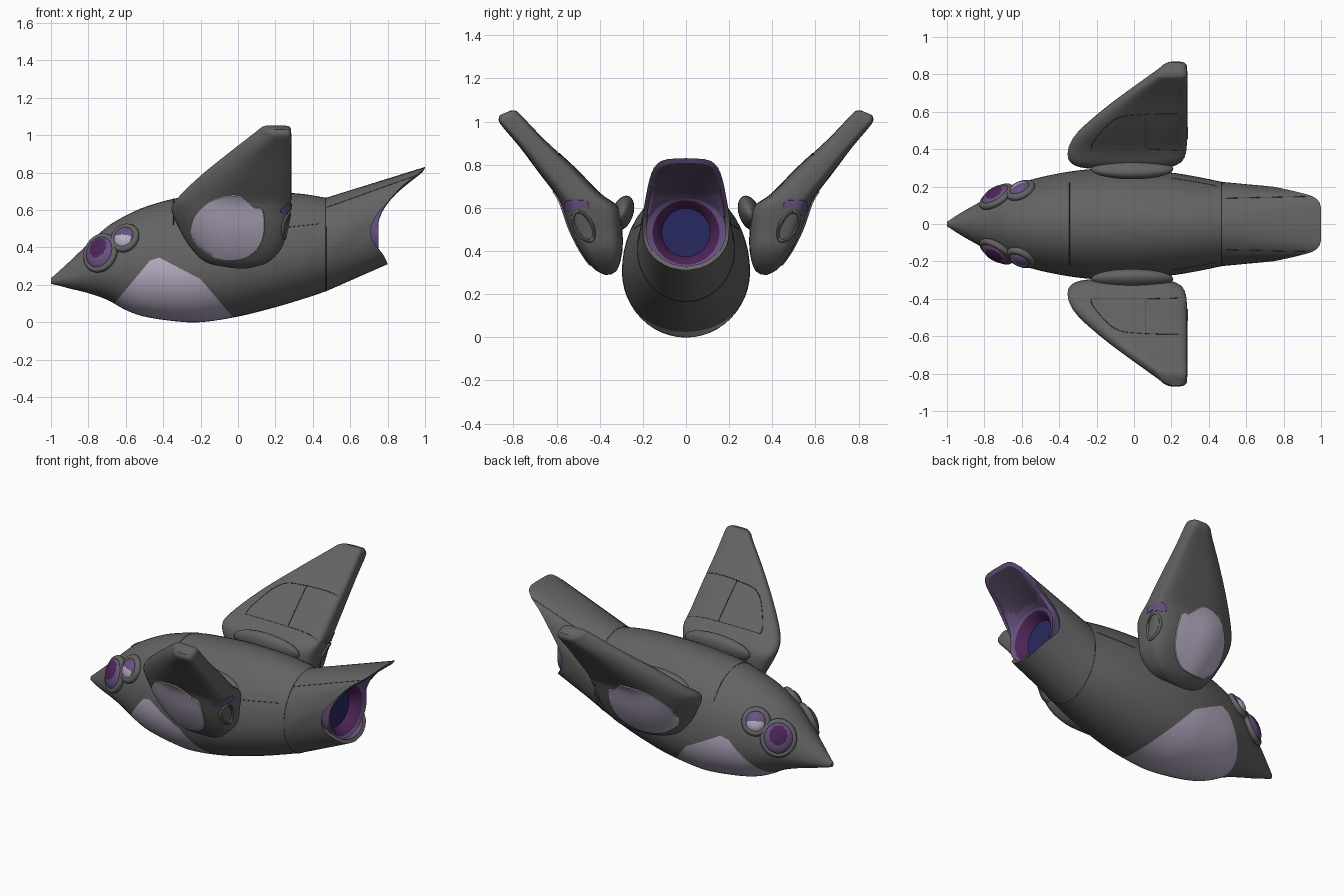
import bpy, bmesh, math
from mathutils import Vector, Matrix
from mathutils.bvhtree import BVHTree

if "Cube" in bpy.data.objects:
    bpy.data.objects.remove(bpy.data.objects["Cube"])


def material(name, col):
    m = bpy.data.materials.new(name)
    m.diffuse_color = (*col, 1)
    m.use_nodes = True
    m.node_tree.nodes["Principled BSDF"].inputs["Base Color"].default_value = m.diffuse_color
    return m


GREY = material("hull grey", (0.125, 0.125, 0.125))
LINE = material("seam dark grey", (0.05, 0.05, 0.05))
LILAC = material("pale lilac", (0.50, 0.44, 0.58))
PURPLE = material("mid purple", (0.14, 0.085, 0.22))
FIN = material("fin underside purple", (0.085, 0.06, 0.115))
MAGENTA = material("dark magenta", (0.075, 0.018, 0.095))
BLUE = material("engine blue", (0.022, 0.022, 0.12))


def spline(pts, t):
    """Point on a smooth curve through pts, t in 0..1."""
    n = len(pts) - 1
    u = min(max(t, 0), 1) * n
    i = min(int(u), n - 1)
    f = u - i
    a, b, c, d = [Vector(pts[min(max(k, 0), n)]) for k in (i - 1, i, i + 1, i + 2)]
    return b + 0.5 * f * ((c - a) + f * ((2 * a - 5 * b + 4 * c - d) + f * (3 * (b - c) + d - a)))


def loft(rings, wrap=False, cap0=False, cap1=False):
    k, n = len(rings[0]), len(rings)
    verts = [Vector(p) for r in rings for p in r]
    faces = []
    for i in range(n if wrap else n - 1):
        a, b = i * k, (i + 1) % n * k
        faces += [(a + j, a + (j + 1) % k, b + (j + 1) % k, b + j) for j in range(k)]
    if cap0:
        faces.append(tuple(range(k))[::-1])
    if cap1:
        faces.append(tuple(range((n - 1) * k, n * k)))
    return verts, faces


def build(name, data, mats, rule=None, mirror=False, angle=45, planes=()):
    """Mesh object; rule(face centre) gives the material index."""
    me = bpy.data.meshes.new(name)
    me.from_pydata(data[0], [], data[1])
    bm = bmesh.new()
    bm.from_mesh(me)
    for co, no in planes:
        bmesh.ops.bisect_plane(bm, geom=bm.verts[:] + bm.edges[:] + bm.faces[:],
                               plane_co=co, plane_no=no)
    bmesh.ops.recalc_face_normals(bm, faces=bm.faces)
    if rule:
        for f in bm.faces:
            f.material_index = rule(f.calc_center_median())
    bm.to_mesh(me)
    bm.free()
    for m in mats:
        me.materials.append(m)
    me.shade_smooth()
    me.set_sharp_from_angle(angle=math.radians(angle))
    return link(name, me, mirror)


def link(name, data, mirror):
    ob = bpy.data.objects.new(name, data)
    bpy.context.collection.objects.link(ob)
    if mirror:
        ob.modifiers.new("Mirror", 'MIRROR').use_axis = (False, True, False)
    return ob


def seam(name, pts, mirror=True, cyclic=False):
    cu = bpy.data.curves.new(name, 'CURVE')
    cu.dimensions = '3D'
    cu.bevel_depth = 0.002
    cu.bevel_resolution = 0
    sp = cu.splines.new('POLY')
    sp.points.add(len(pts) - 1)
    for p, q in zip(sp.points, pts):
        p.co = (*q, 1)
    sp.use_cyclic_u = cyclic
    cu.materials.append(LINE)
    link(name, cu, mirror)


def cast(tree, axis, u, v):
    o = Vector((u, 3, v)) if axis == 1 else Vector((3, u, v)) if axis == 0 else Vector((u, v, 3))
    d = Vector((0, 0, 0))
    d[axis] = -1
    hit, no, *_ = tree.ray_cast(o, d)
    if no[axis] < 0:
        no = -no
    return hit, no


def patch(name, outline, tree, axis, mat):
    """Thin plate that hugs a surface inside an outline."""
    loop = [spline(outline + outline[:1], i / 56) for i in range(56)]
    mid = sum(loop, Vector((0, 0))) / 56
    rings = []
    for s in (1, 0.97, 0.85, 0.7, 0.5, 0.3, 0.1):
        ring = []
        for p in loop:
            hit, no = cast(tree, axis, *(mid + (p - mid) * s))
            ring.append(hit + no * (-0.003 if s == 1 else 0.005))
        rings.append(ring)
    build(name, loft(rings, cap1=True), [mat], mirror=True)


# Body: stations of x, top, bottom, half width, height of the widest point
N = 48
stations = [(-1, .235, .205, .012, .22), (-.96, .27, .196, .038, .226), (-.9, .325, .18, .075, .24),
            (-.8, .42, .155, .13, .27), (-.7, .51, .12, .18, .29), (-.6, .57, .065, .22, .30),
            (-.5, .615, .03, .25, .30), (-.345, .66, .006, .28, .30), (-.2, .68, 0, .295, .30),
            (0, .695, .03, .295, .31), (.2, .695, .08, .275, .34), (.35, .685, .125, .25, .37),
            (.47, .665, .165, .225, .41)]


def body_ring(st):
    x, top, bot, hw, zc = st
    ring = []
    for j in range(N):
        a = -math.pi / 2 + 2 * math.pi * j / N
        s = math.sin(a)
        ring.append(Vector((x, hw * math.cos(a), zc + s * ((top - zc) if s > 0 else (zc - bot)))))
    return ring


body = loft([body_ring(spline(stations, i / 60)) for i in range(61)], cap0=True)
edge = [(-.665, .095), (-.47, .33), (-.42, .345), (-.2, .23), (-.03, .03)]
planes = [(Vector((a[0], 0, a[1])), Vector((a[1] - b[1], 0, b[0] - a[0])))
          for a, b in zip(edge, edge[1:])]
build("body", body, [GREY, LILAC], planes=planes,
      rule=lambda c: int(all((c - p).dot(n) < 0 for p, n in planes)))
body_tree = BVHTree.FromPolygons(*body)
seam("neck_seam", body_ring(stations[7])[17:32], False)
seam("tail_seam", body_ring(stations[-1]), False, True)
seam("side_seam", [cast(body_tree, 1, x / 100, .5 + (x - 20) / 900)[0] for x in range(20, 47, 3)])

# Tail: tube with a notched mouth and a raised upper fin (mouth edge, bottom to top)
mouth = [(.80, 0, .31), (.795, .08, .325), (.77, .15, .37), (.72, .19, .43), (.71, .20, .50),
         (.74, .20, .57), (.79, .19, .63), (.88, .17, .73), (.96, .145, .79), (.998, .10, .823),
         (1, 0, .83)]


def halves(fn):
    """Closed ring from a half-curve running bottom to top."""
    out = []
    for j in range(N):
        p = fn(min(j, N - j) / (N / 2))
        out.append(Vector((p[0], p[1] if j <= N / 2 else -p[1], p[2])))
    return out


def disc_ring(x, ry, rz):
    return halves(lambda t: (x, ry * math.sin(math.pi * t), .485 - rz * math.cos(math.pi * t)))


root = body_ring(stations[-1])
lip = halves(lambda t: spline(mouth, t))
shell = [[a.lerp(b, i / 10) for a, b in zip(root, lip)] for i in range(11)]
build("tail", loft(shell), [GREY])
inner = [Vector((p.x - .012, p.y * .9, .56 + (p.z - .56) * .92)) for p in lip]
build("tail_rim", loft([lip, inner]), [GREY, PURPLE], rule=lambda c: int(c.z > .6))
throat = disc_ring(.75, .185, .16)
build("fin_underside", loft([[a.lerp(b, i / 8) for a, b in zip(inner, throat)] for i in range(9)]),
      [PURPLE, FIN], rule=lambda c: int(c.z > .655))
build("engine_collar", loft([throat, disc_ring(.74, .155, .149)]), [PURPLE])
build("engine_ring", loft([disc_ring(.74, .155, .149), disc_ring(.72, .13, .13),
                           disc_ring(.68, .112, .112)]), [MAGENTA])
build("engine_core", loft([disc_ring(.68, .112, .112), disc_ring(.679, .05, .05)], cap1=True), [BLUE])
seam("fin_seam", [r[N // 2 - 5] for r in shell])

# Wing with pod root: inner y z, outer y z, front x, back x
rows = [(.345, .292, .375, .288, -.04, .06), (.315, .32, .43, .32, -.17, .16),
        (.295, .40, .49, .40, -.255, .235), (.295, .50, .54, .50, -.315, .26),
        (.31, .60, .575, .60, -.355, .28), (.40, .67, .60, .655, -.32, .285),
        (.52, .79, .68, .76, -.20, .285), (.66, .92, .77, .88, -.04, .285),
        (.765, 1.03, .85, .975, .10, .285), (.79, 1.05, .868, 1.005, .13, .28),
        (.815, 1.05, .863, 1.03, .16, .265)]


def wing_ring(r):
    ring = []
    for j in range(40):
        a = 2 * math.pi * j / 40
        c, s = math.cos(a), math.sin(a)
        e = 2 / (4.5 if c > 0 else 2.1)
        w = .5 + .5 * math.copysign(abs(s) ** e, s) - .27 * max(0, -c) ** 2
        w = max(w, 0)
        x = (r[4] + r[5]) / 2 + (r[5] - r[4]) / 2 * math.copysign(abs(c) ** e, c)
        ring.append(Vector((x, r[0] + (r[2] - r[0]) * w, r[1] + (r[3] - r[1]) * w)))
    return ring


wing = loft([wing_ring(spline(rows, i / 50)) for i in range(51)], cap0=True, cap1=True)
build("wing", wing, [GREY], mirror=True)
wing_tree = BVHTree.FromPolygons(*wing)
patch("wing_window", [(-.26, .48), (-.24, .56), (-.18, .63), (-.1, .67), (0, .68), (.05, .65),
                      (.09, .615), (.135, .60), (.145, .5), (.12, .41), (.05, .345), (-.05, .33),
                      (-.15, .35), (-.23, .41)], wing_tree, 1, LILAC)
patch("wing_rear_light", [(.45, .60), (.46, .632), (.51, .635), (.56, .63), (.55, .585), (.50, .60)],
      wing_tree, 0, PURPLE)
for path in ([(-.23, .40), (-.21, .45), (-.10, .56), (.05, .585), (.26, .59)],
             [(.06, .40), (.06, .585)], [(-.23, .40), (.06, .40), (.26, .395)]):
    seam("wing_seam", [cast(wing_tree, 2, *spline(path, i / 24))[0] for i in range(25)])

# Oval vent lip hugging the rear face of the pod
vent = []
for i in range(36):
    a = 2 * math.pi * i / 36
    d = Matrix.Rotation(-.5, 2) @ Vector((.038 * math.cos(a), .075 * math.sin(a)))
    p = cast(wing_tree, 0, .475 + d.x, .515 + d.y)[0]
    out = Vector((0, d.x, d.y)).normalized() * .009
    vent.append([p + out * math.cos(b) + Vector((.009 * math.sin(b), 0, 0))
                 for b in [math.pi * k / 4 for k in range(8)]])
build("wing_vent", loft(vent, wrap=True), [GREY], mirror=True)


# Oval ring helper: frame has local z pointing out of the surface
def oval(frame, rx, ry, tube):
    rings = []
    for i in range(36):
        a = 2 * math.pi * i / 36
        rings.append([frame @ Vector(((rx + tube * math.cos(b)) * math.cos(a),
                                      (ry + tube * math.cos(b)) * math.sin(a), tube * math.sin(b)))
                      for b in [math.pi * k / 5 for k in range(10)]])
    return loft(rings, wrap=True)


def frame_at(p, n):
    x = Vector((0, 0, 1)).cross(n).normalized()
    m = Matrix((x, n.cross(x), n)).transposed().to_4x4()
    m.translation = p
    return m


# Fairing joining wing and body, leaning along the wing
lean = Matrix.Translation((-.01, .295, .575)) @ Matrix.Rotation(.35, 4, 'X')
hub = loft([[lean @ Vector((.22 * math.cos(u), .05 * math.sin(u) * math.cos(v), .085 * math.sin(u) * math.sin(v)))
             for v in [math.pi * k / 12 for k in range(24)]]
            for u in [.02 + (math.pi - .04) * i / 20 for i in range(21)]], cap0=True, cap1=True)
build("wing_fairing", hub, [GREY], mirror=True)


# Eyes: rim plus dome
def eye(name, x, z, rx, ry, tube, high, mats, pick):
    m = frame_at(*cast(body_tree, 1, x, z))
    build(name + "_rim", oval(m, rx, ry, tube), [GREY], mirror=True)
    dome = loft([[m @ Vector((rx * math.cos(u) * math.cos(v), ry * math.cos(u) * math.sin(v), high * math.sin(u)))
                  for v in [math.pi * k / 20 for k in range(40)]]
                 for u in [math.pi / 2 * i / 12.5 for i in range(13)]], cap1=True)
    inv = m.inverted()

    def rule(c):
        q = inv @ c
        return int(pick(q.x / rx, q.y / ry))
    build(name + "_dome", dome, mats, rule, mirror=True)


eye("large_eye", -.735, .37, .086, .092, .018, .045, [PURPLE, MAGENTA],
    lambda u, v: math.hypot(u, v - .2) < .6)
eye("small_eye", -.605, .45, .063, .064, .02, .04, [LILAC, PURPLE], lambda u, v: v > 0 or abs(u) > .75)
